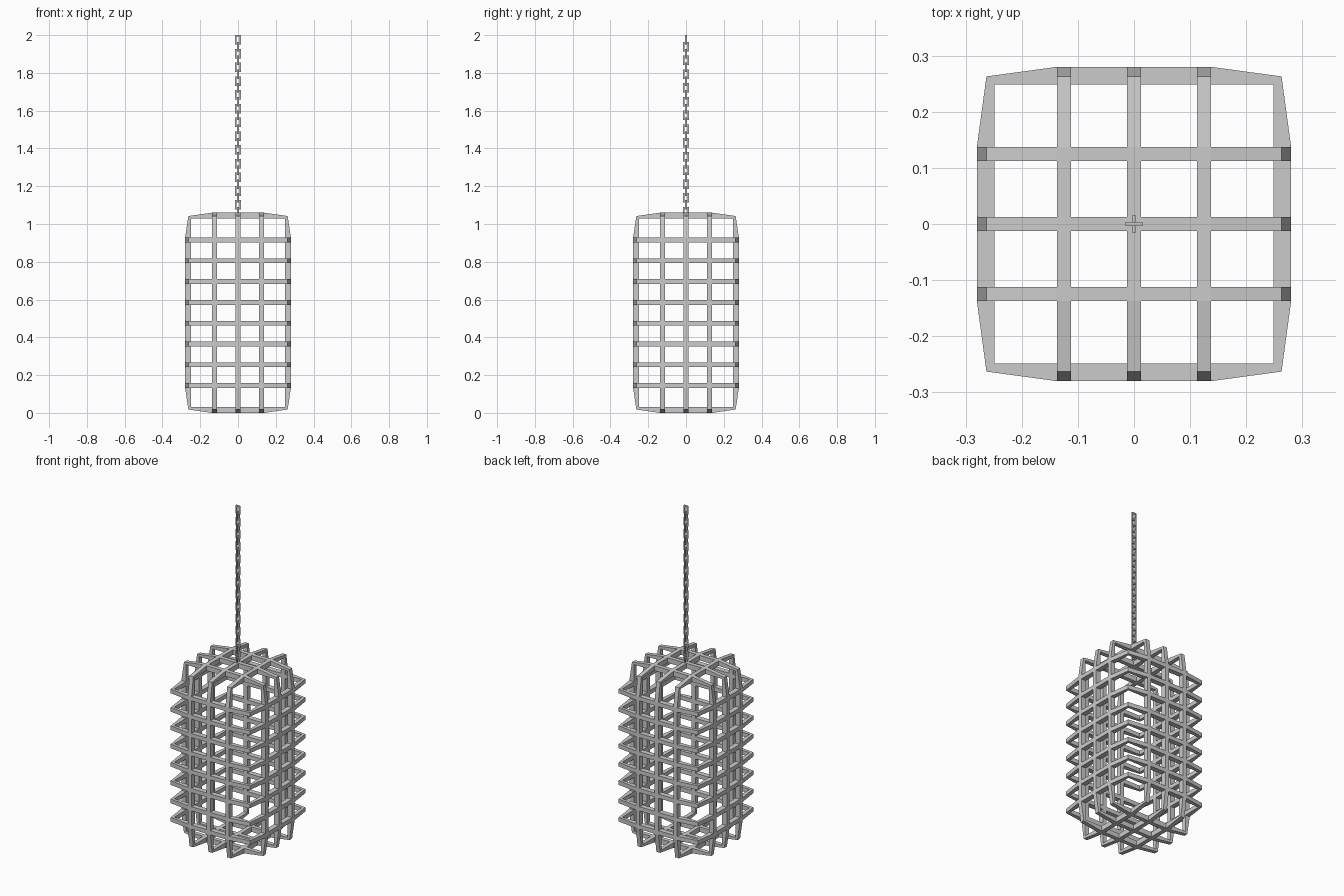
import bpy, bmesh
from mathutils import Vector

if "Cube" in bpy.data.objects:
    bpy.data.objects.remove(bpy.data.objects["Cube"])

CZ = 0.53          # middle height of the cage
BAR = 0.0125       # half width of a flat bar


def frame(name, outer, inner, half, place):
    """Flat closed frame: matching outer/inner loops, extruded +-half, mapped by place(a, b, depth)."""
    bm = bmesh.new()
    n = len(outer)
    loops = [[bm.verts.new(place(a, b, d)) for a, b in pts]
             for pts, d in ((outer, -half), (outer, half), (inner, half), (inner, -half))]
    for k in range(4):
        p, q = loops[k], loops[(k + 1) % 4]
        for i in range(n):
            j = (i + 1) % n
            bm.faces.new((p[i], p[j], q[j], q[i]))
    bmesh.ops.recalc_face_normals(bm, faces=bm.faces)
    me = bpy.data.meshes.new(name)
    bm.to_mesh(me)
    bm.free()
    ob = bpy.data.objects.new(name, me)
    bpy.context.collection.objects.link(ob)
    return ob


def around(corner, k1, k2):
    """12 points: corner plus its two knees, repeated in four quadrants."""
    quad = [k1, corner, k2]
    pts = []
    for sx, sy, rev in ((1, 1, 0), (-1, 1, 1), (-1, -1, 0), (1, -1, 1)):
        pts += [(x * sx, y * sy) for x, y in (quad[::-1] if rev else quad)]
    return pts


# horizontal hoops: straight inside, slightly bulged outside
h_out = around((0.263, 0.263), (0.28, 0.1375), (0.1375, 0.28))
h_in = around((0.249, 0.249), (0.249, 0.1375), (0.1375, 0.249))
for i in range(8):
    z = CZ + (i - 3.5) * 0.11
    frame(f"horizontal_hoop_{i + 1}", h_out, h_in, BAR,
          lambda a, b, d, z=z: Vector((a, b, z + d)))

# upright hoops, three in each direction
v_out = around((0.263, 0.512), (0.28, 0.3975), (0.1375, 0.53))
v_in = around((0.249, 0.5), (0.249, 0.3975), (0.1375, 0.5))
for i, s in enumerate((-0.125, 0, 0.125)):
    frame(f"upright_hoop_wide_{i + 1}", v_out, v_in, BAR,
          lambda a, b, d, s=s: Vector((a, s + d, CZ + b)))
    frame(f"upright_hoop_deep_{i + 1}", v_out, v_in, BAR,
          lambda a, b, d, s=s: Vector((s + d, a, CZ + b)))

# hanging chain of alternating rectangular links
W, H, T = 0.015, 0.025, 0.008
SIGNS = ((1, 1), (-1, 1), (-1, -1), (1, -1))
l_out = [(x * W, y * H) for x, y in SIGNS]
l_in = [(x * (W - T), y * (H - T)) for x, y in SIGNS]
for i in range(26):
    z = 2.0 - H - i * 0.0364
    if i % 2 == 0:
        place = lambda a, b, d, z=z: Vector((a, d, z + b))
    else:
        place = lambda a, b, d, z=z: Vector((d, a, z + b))
    frame(f"chain_link_{i + 1}", l_out, l_in, T / 2, place)
